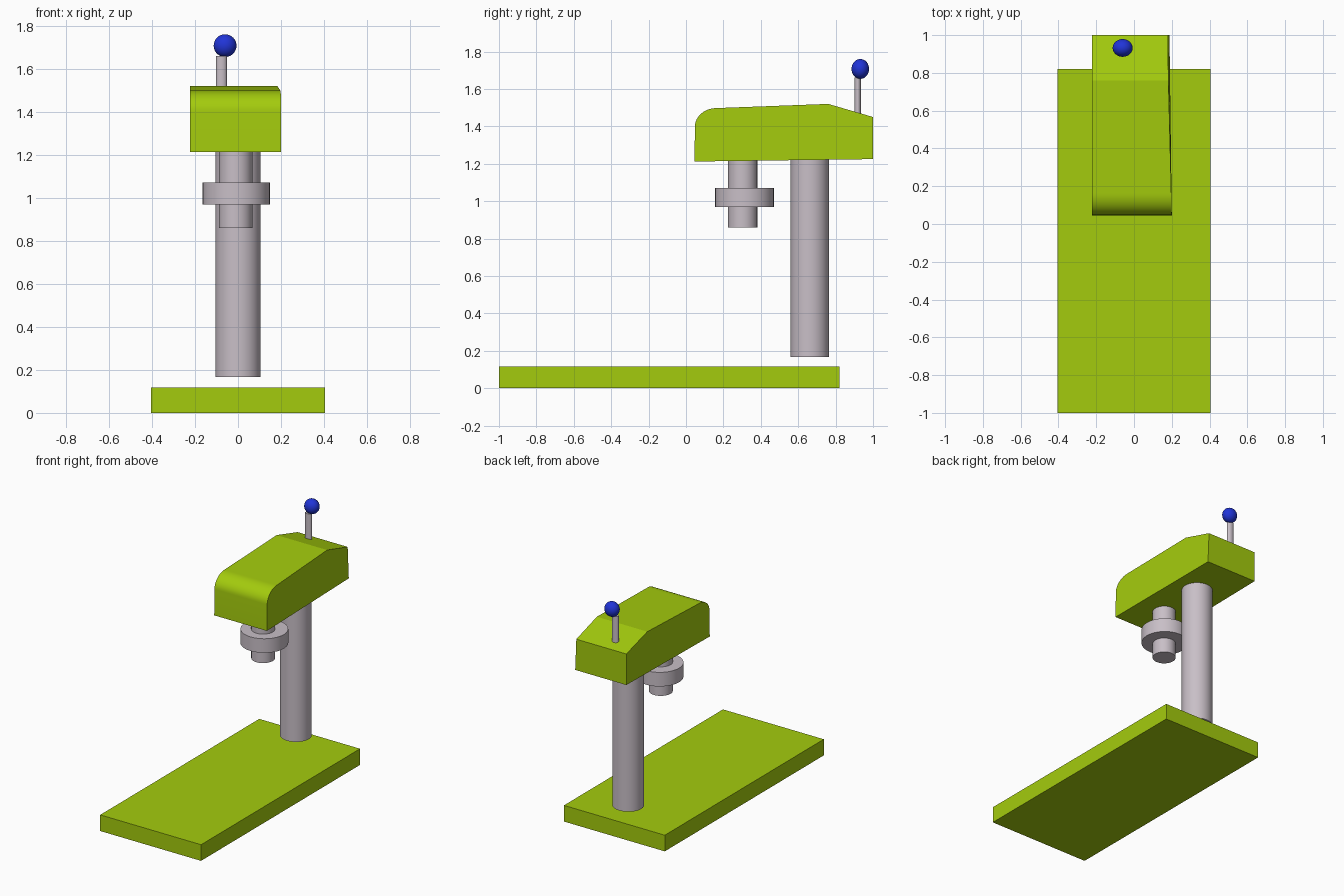
import bpy, bmesh, math

if "Cube" in bpy.data.objects:
    bpy.data.objects.remove(bpy.data.objects["Cube"])


def material(name, rgb):
    m = bpy.data.materials.new(name)
    m.diffuse_color = (*rgb, 1)
    m.use_nodes = True
    m.node_tree.nodes["Principled BSDF"].inputs["Base Color"].default_value = m.diffuse_color
    return m


GREEN = material("lime_green", (0.37, 0.60, 0.004))
GREY = material("warm_grey", (0.58, 0.52, 0.57))
BLUE = material("blue", (0.015, 0.035, 0.68))


def finish(obj, name, mat, smooth=True):
    obj.name = name
    obj.data.materials.append(mat)
    if smooth:
        bpy.ops.object.select_all(action='DESELECT')
        obj.select_set(True)
        bpy.context.view_layer.objects.active = obj
        bpy.ops.object.shade_smooth_by_angle(angle=math.radians(30))


def cylinder(name, x, y, z0, z1, rx, ry, sides=32):
    bpy.ops.mesh.primitive_cylinder_add(vertices=sides, radius=1, depth=1,
                                        location=(x, y, (z0 + z1) / 2))
    obj = bpy.context.object
    obj.scale = (rx, ry, z1 - z0)
    bpy.ops.object.transform_apply(location=False, rotation=False, scale=True)
    finish(obj, name, GREY)


# base plate
bpy.ops.mesh.primitive_cube_add(size=1, location=(0, -0.09, 0.0585))
base = bpy.context.object
base.scale = (0.808, 1.82, 0.117)
finish(base, "base_plate", GREEN, smooth=False)

# column, spindle and collar
cylinder("column", 0, 0.662, 0.167, 1.222, 0.105, 0.103)
cylinder("spindle", -0.011, 0.303, 0.86, 1.222, 0.078, 0.078)
cylinder("spindle_collar", -0.008, 0.313, 0.968, 1.07, 0.157, 0.157)

# head: side profile with rounded nose, extruded across x
profile = [(1.0, 1.225), (1.0, 1.45), (0.76, 1.52)]
for i in range(13):
    a = math.radians(88 + 92 * i / 12)
    profile.append((0.165 + 0.117 * math.cos(a), 1.40 + 0.098 * math.sin(a)))
profile.append((0.045, 1.212))


def right_edge(y, z):
    # right cheek leans in slightly toward the back and top
    back = (y - 0.05) / 0.95
    return 0.2 - back * (0.012 + 0.010 * (z - 1.22) / 0.25)


bm = bmesh.new()
left = [bm.verts.new((-0.222, y, z)) for y, z in profile]
right = [bm.verts.new((right_edge(y, z), y, z)) for y, z in profile]
bm.faces.new(left)
bm.faces.new(right[::-1])
for i in range(len(profile)):
    j = (i + 1) % len(profile)
    bm.faces.new((left[i], right[i], right[j], left[j]))
bmesh.ops.recalc_face_normals(bm, faces=bm.faces)
mesh = bpy.data.meshes.new("head")
bm.to_mesh(mesh)
bm.free()
head = bpy.data.objects.new("head", mesh)
bpy.context.collection.objects.link(head)
finish(head, "head", GREEN)
for p in head.data.polygons:
    if abs(p.normal.x) > 0.9 or p.area > 0.08:
        p.use_smooth = False

# lever rod and knob
cylinder("lever_rod", -0.077, 0.918, 1.45, 1.66, 0.025, 0.017, 24)
bpy.ops.mesh.primitive_uv_sphere_add(segments=32, ring_count=16, radius=1,
                                     location=(-0.06, 0.932, 1.707))
knob = bpy.context.object
knob.scale = (0.053, 0.047, 0.053)
bpy.ops.object.transform_apply(location=False, rotation=False, scale=True)
finish(knob, "lever_knob", BLUE)
